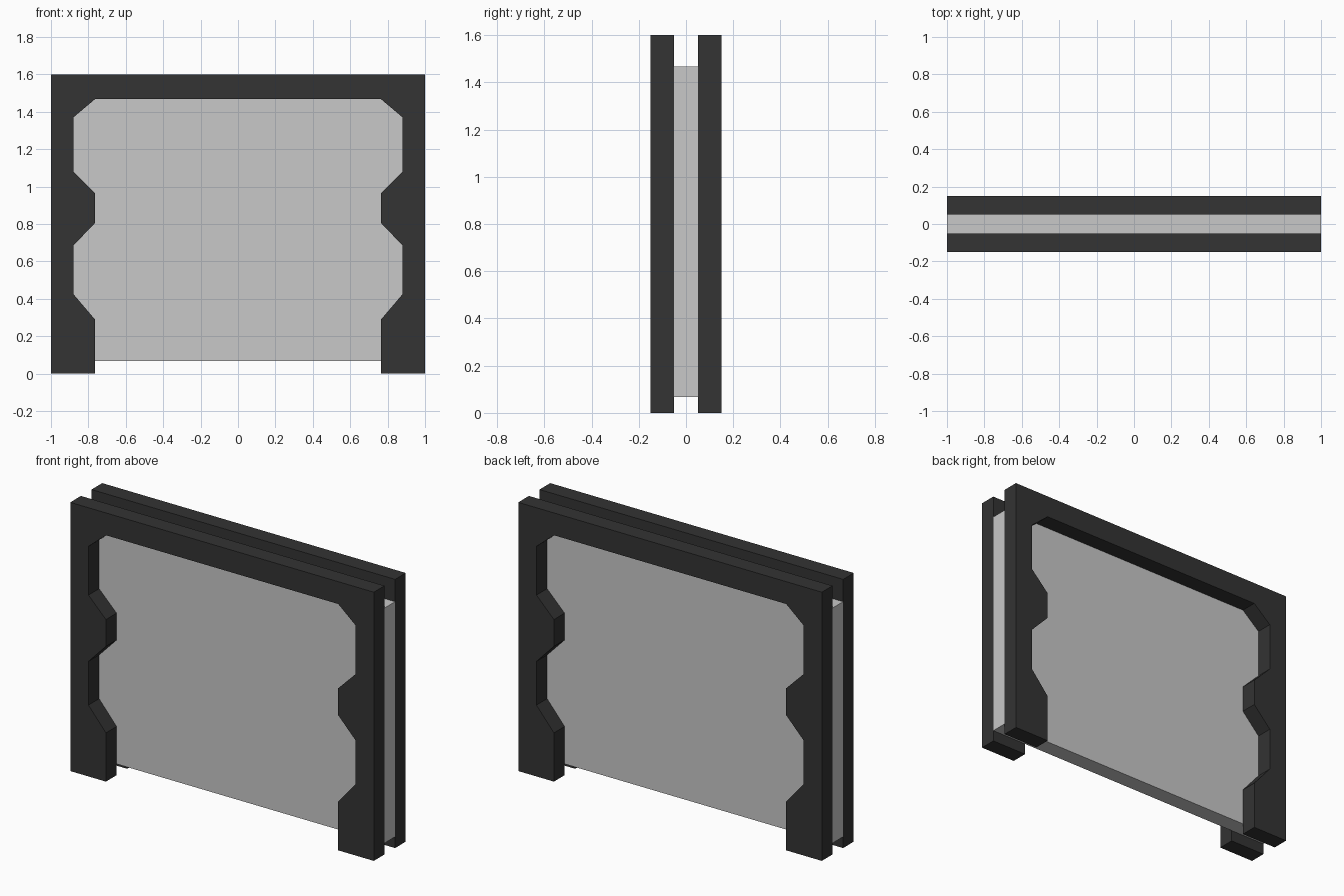
import bpy
import bmesh

if "Cube" in bpy.data.objects:
    bpy.data.objects.remove(bpy.data.objects["Cube"], do_unlink=True)


def make_material(name, value):
    mat = bpy.data.materials.new(name)
    mat.use_nodes = True
    color = (value, value, value, 1)
    mat.diffuse_color = color
    mat.node_tree.nodes["Principled BSDF"].inputs["Base Color"].default_value = color
    return mat


def extrude_profile(name, outline, y_front, y_back, mat):
    """Extrude an x-z outline along y."""
    bm = bmesh.new()
    face = bm.faces.new([bm.verts.new((x, y_front, z)) for x, z in outline])
    result = bmesh.ops.extrude_face_region(bm, geom=[face])
    moved = [v for v in result["geom"] if isinstance(v, bmesh.types.BMVert)]
    bmesh.ops.translate(bm, verts=moved, vec=(0, y_back - y_front, 0))
    bmesh.ops.recalc_face_normals(bm, faces=bm.faces)
    mesh = bpy.data.meshes.new(name)
    bm.to_mesh(mesh)
    bm.free()
    mesh.materials.append(mat)
    obj = bpy.data.objects.new(name, mesh)
    bpy.context.collection.objects.link(obj)
    return obj


dark = make_material("dark grey", 0.033)
light = make_material("light grey", 0.578)

# Notched arch: one half of the outline, mirrored to the other side
half = [(1, 1.6), (1, 0), (0.765, 0), (0.765, 0.29), (0.88, 0.425),
        (0.88, 0.685), (0.765, 0.805), (0.765, 0.965), (0.88, 1.08),
        (0.88, 1.37), (0.765, 1.467)]
arch = half + [(-x, z) for x, z in reversed(half)]
extrude_profile("front_frame", arch, -0.15, -0.05, dark)
extrude_profile("back_frame", arch, 0.05, 0.15, dark)

# Panel sandwiched between the frames
panel = [(-1, 0.067), (1, 0.067), (1, 1.467), (-1, 1.467)]
extrude_profile("centre_panel", panel, -0.05, 0.05, light)
